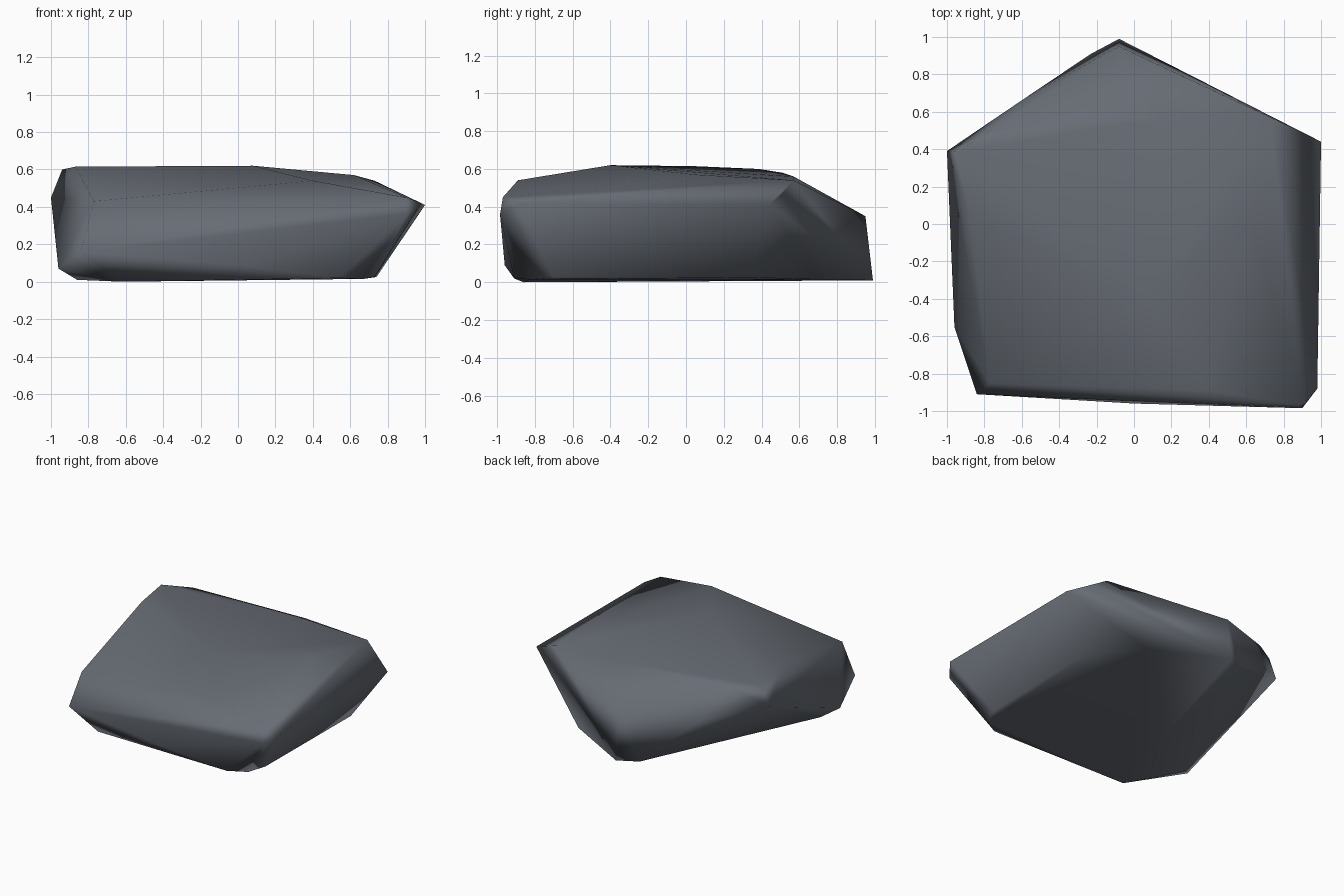
import bpy, bmesh, math

if "Cube" in bpy.data.objects:
    bpy.data.objects.remove(bpy.data.objects["Cube"])

# Key corners of the flat, roughly pentagonal boulder; the hull makes its faces
underside = [(-.08, .99, .01), (-.23, .91, .01), (.45, .70, .015), (.74, .35, .025),
             (.73, -.70, .025), (.67, -.83, .015), (.54, -.91, .02),
             (-.62, -.86, 0), (-.86, -.45, .01)]
girdle = [(-.96, -.55, .07), (-.84, -.91, .16), (0, -.96, .09),
          (.90, -.985, .36), (.98, -.88, .42), (1, .44, .41),
          (-.08, .95, .35), (-.58, .675, .33), (-1, .39, .45)]
upper = [(-.77, -.85, .43), (.40, -.89, .54), (.90, -.97, .45), (.86, .51, .47),
         (.73, .57, .54), (.62, .05, .57), (.15, .57, .56), (-.75, .51, .58),
         (-.94, .385, .60), (-.87, .04, .615), (.08, -.40, .62)]

bm = bmesh.new()
for p in underside + girdle + upper:
    bm.verts.new(p)
res = bmesh.ops.convex_hull(bm, input=bm.verts[:])
loose = [v for v in bm.verts if not v.link_faces]
bmesh.ops.delete(bm, geom=loose, context='VERTS')
bmesh.ops.recalc_face_normals(bm, faces=bm.faces[:])
mesh = bpy.data.meshes.new("boulder")
bm.to_mesh(mesh)
bm.free()

stone = bpy.data.materials.new("slate grey stone")
stone.diffuse_color = (.135, .15, .175, 1)
stone.use_nodes = True
stone.node_tree.nodes["Principled BSDF"].inputs["Base Color"].default_value = stone.diffuse_color
mesh.materials.append(stone)

rock = bpy.data.objects.new("boulder", mesh)
bpy.context.collection.objects.link(rock)
bpy.context.view_layer.objects.active = rock
rock.select_set(True)
# Softly rounded shading, only the sharpest ridges stay crisp
bpy.ops.object.shade_smooth_by_angle(angle=math.radians(85))
wn = rock.modifiers.new("soft normals", 'WEIGHTED_NORMAL')
wn.keep_sharp = True
